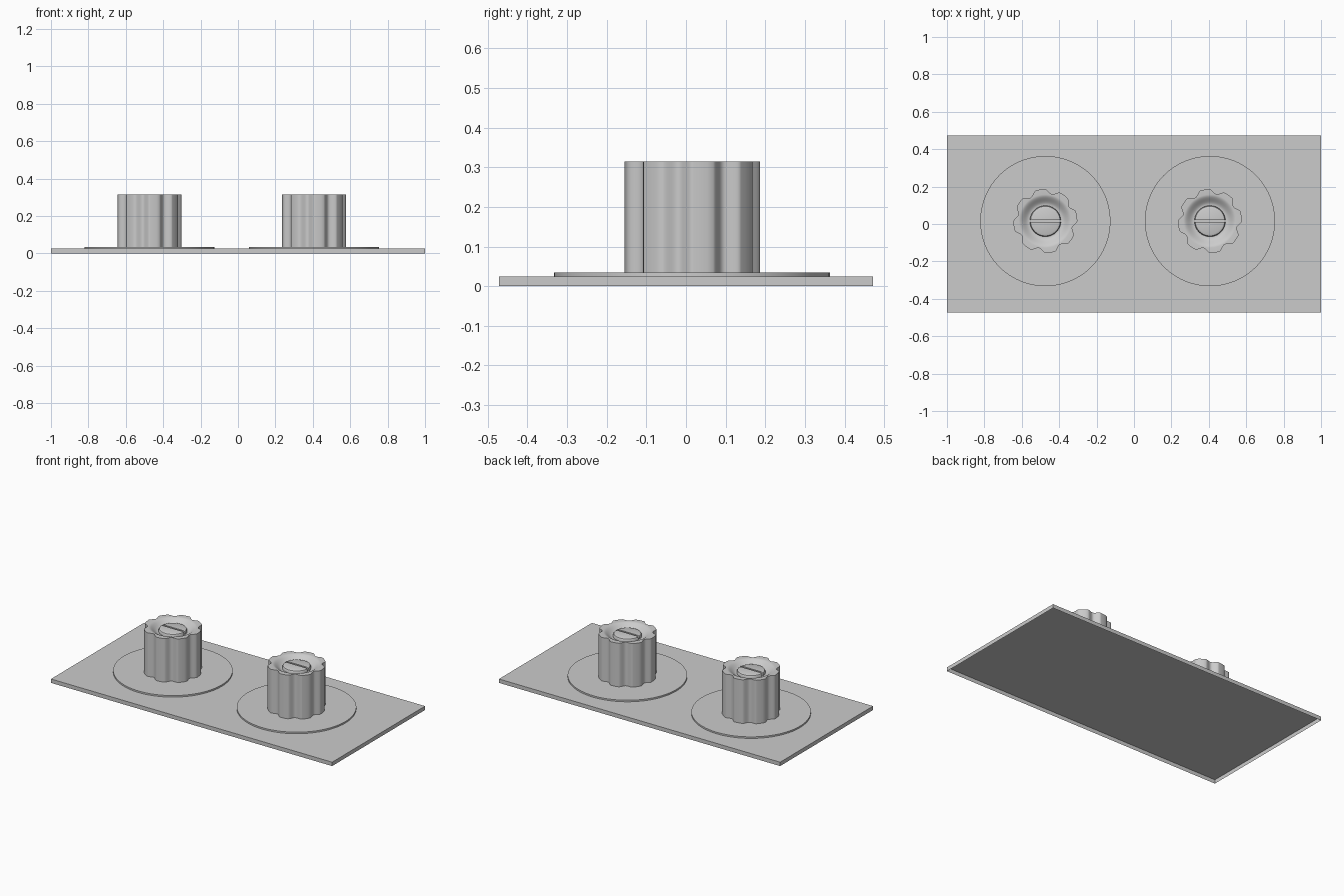
import bpy, bmesh, math

if "Cube" in bpy.data.objects:
    bpy.data.objects.remove(bpy.data.objects["Cube"])

grey = bpy.data.materials.new("light grey")
grey.diffuse_color = (0.6, 0.6, 0.6, 1)
grey.use_nodes = True
grey.node_tree.nodes["Principled BSDF"].inputs["Base Color"].default_value = grey.diffuse_color


def finish(name, bm, loc, angle=30):
    me = bpy.data.meshes.new(name)
    bm.to_mesh(me)
    bm.free()
    ob = bpy.data.objects.new(name, me)
    bpy.context.collection.objects.link(ob)
    ob.location = loc
    me.materials.append(grey)
    bpy.ops.object.select_all(action='DESELECT')
    ob.select_set(True)
    bpy.context.view_layer.objects.active = ob
    bpy.ops.object.shade_smooth_by_angle(angle=math.radians(angle))
    return ob


def loft(bm, rings):
    """Join matching anticlockwise rings, cap the last, leave the underside open."""
    vs = [[bm.verts.new(p) for p in ring] for ring in rings]
    n = len(vs[0])
    for a, b in zip(vs, vs[1:]):
        for i in range(n):
            j = (i + 1) % n
            bm.faces.new((a[i], a[j], b[j], b[i]))
    bm.faces.new(vs[-1])


# fluted outline: eight lobes with soft-edged grooves between them
LOBE, PITCH, R, DEPTH = 18, 45, 0.171, 0.023
outline = []
for k in range(8):
    for d in (1, 7, 13):
        outline.append((math.radians(k * PITCH + d), R))
    for s in range(15):
        t = s / 14
        outline.append((math.radians(k * PITCH + LOBE + t * (PITCH - LOBE)),
                        R - DEPTH * math.sin(math.pi * t) ** 1.4 if 0 < t < 1 else R))


def ring(z, r=None):
    return [((r or q) * math.cos(a), (r or q) * math.sin(a), z) for a, q in outline]


def half_ring(r, z, side, gap=0.006, n=32):
    a0 = math.asin(gap / r)
    turn = 0 if side > 0 else math.pi
    angs = [turn + a0 + (math.pi - 2 * a0) * i / n for i in range(n + 1)]
    return [(r * math.cos(a), r * math.sin(a), z) for a in angs]


# base plate, open underneath
bm = bmesh.new()
loft(bm, [[(-1, -0.472, z), (1, -0.472, z), (1, 0.472, z), (-1, 0.472, z)]
          for z in (0, 0.025)])
finish("base_plate", bm, (0, 0, 0))

for label, x in (("left", -0.474), ("right", 0.406)):
    loc = (x, 0.0155, 0)

    # thin round dial
    bm = bmesh.new()
    loft(bm, [[(0.348 * math.cos(i * math.tau / 96), 0.348 * math.sin(i * math.tau / 96), z)
               for i in range(96)] for z in (0.025, 0.035)])
    finish(label + "_dial", bm, loc)

    # fluted knob with a softly dished top
    bm = bmesh.new()
    dish = []
    for i in range(11):
        t = i / 10
        dish.append(ring(0.315 - 0.03 * t * t * (3 - 2 * t), 0.142 - 0.056 * t))
    loft(bm, [ring(0.035), ring(0.315)] + dish)
    finish(label + "_knob", bm, loc, 40)

    # slotted screw head in two halves
    bm = bmesh.new()
    for side in (1, -1):
        loft(bm, [half_ring(0.083, 0.284, side), half_ring(0.083, 0.296, side),
                  half_ring(0.079, 0.303, side), half_ring(0.068, 0.307, side)])
    finish(label + "_screw_head", bm, loc)
